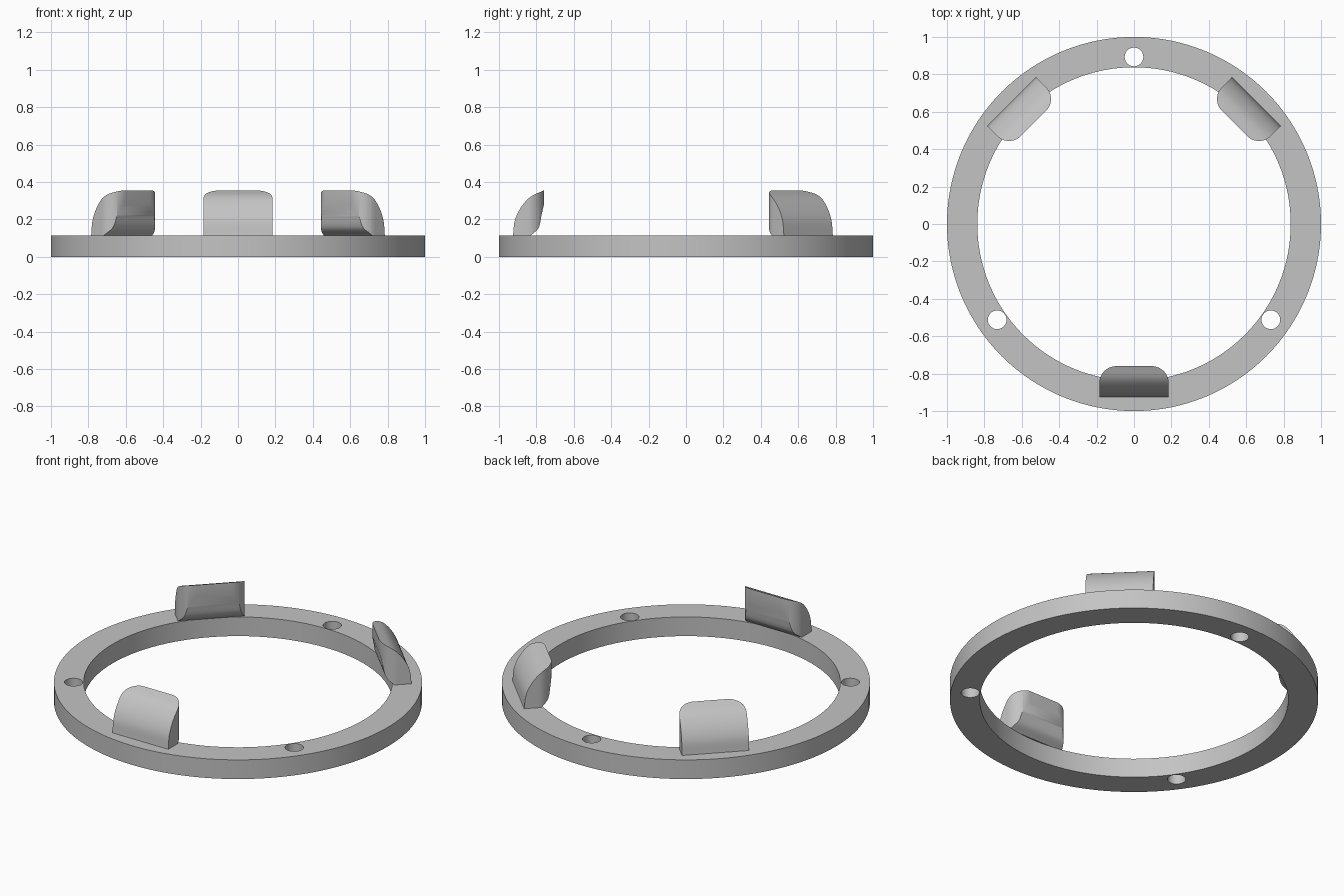
import bpy
import bmesh
import math
from mathutils import Matrix, Vector

cube = bpy.data.objects.get("Cube")
if cube:
    bpy.data.objects.remove(cube, do_unlink=True)

RING_TOP = 0.115
grey = bpy.data.materials.new("plain_grey")
grey.use_nodes = True
grey.diffuse_color = (0.55, 0.55, 0.55, 1)
grey.node_tree.nodes["Principled BSDF"].inputs["Base Color"].default_value = grey.diffuse_color


def prism(name, outline, sweep):
    """Solid made by sweeping a closed outline along a vector."""
    bm = bmesh.new()
    face = bm.faces.new([bm.verts.new(p) for p in outline])
    swept = bmesh.ops.extrude_face_region(bm, geom=[face], use_keep_orig=True)
    verts = [g for g in swept["geom"] if isinstance(g, bmesh.types.BMVert)]
    bmesh.ops.translate(bm, verts=verts, vec=sweep)
    bmesh.ops.recalc_face_normals(bm, faces=bm.faces)
    return to_object(name, bm)


def to_object(name, bm):
    mesh = bpy.data.meshes.new(name)
    bm.to_mesh(mesh)
    bm.free()
    mesh.materials.append(grey)
    ob = bpy.data.objects.new(name, mesh)
    bpy.context.collection.objects.link(ob)
    return ob


def select(ob):
    bpy.ops.object.select_all(action='DESELECT')
    ob.select_set(True)
    bpy.context.view_layer.objects.active = ob


def boolean(ob, cutter, operation):
    mod = ob.modifiers.new("cut", 'BOOLEAN')
    mod.object, mod.operation, mod.solver = cutter, operation, 'EXACT'
    select(ob)
    bpy.ops.object.modifier_apply(modifier=mod.name)
    bpy.data.objects.remove(cutter, do_unlink=True)


def smooth(ob):
    select(ob)
    bpy.ops.object.shade_smooth_by_angle(angle=math.radians(30))


def arc(cx, cy, r, start, end, steps):
    angles = [math.radians(start + (end - start) * i / steps) for i in range(steps + 1)]
    return [(cx + r * math.cos(a), cy + r * math.sin(a)) for a in angles]


def spline(points, steps=6):
    """Smooth curve through the given profile points."""
    pts = [Vector(p) for p in points]
    pts = [2 * pts[0] - pts[1]] + pts + [2 * pts[-1] - pts[-2]]
    out = []
    for a, b, c, d in zip(pts, pts[1:], pts[2:], pts[3:]):
        for i in range(steps):
            t = i / steps
            out.append(0.5 * (2 * b + (c - a) * t + (2 * a - 5 * b + 4 * c - d) * t**2
                              + (3 * b - a - 3 * c + d) * t**3))
    return out + [pts[-2]]


# Flat ring: rectangular section revolved about the z axis
bm = bmesh.new()
section = [(0.838, 0), (1, 0), (1, RING_TOP), (0.838, RING_TOP)]
loop = [bm.verts.new((x, 0, z)) for x, z in section]
edges = [bm.edges.new((loop[i], loop[(i + 1) % 4])) for i in range(4)]
bmesh.ops.spin(bm, geom=edges, cent=(0, 0, 0), axis=(0, 0, 1),
               angle=2 * math.pi, steps=128, use_merge=True)
bmesh.ops.remove_doubles(bm, verts=bm.verts, dist=1e-5)
bmesh.ops.recalc_face_normals(bm, faces=bm.faces)
ring = to_object("ring", bm)

# Three through holes
for angle in (90, 215, 325):
    a = math.radians(angle)
    circle = arc(0.893 * math.cos(a), 0.893 * math.sin(a), 0.05, 0, 360, 32)[:-1]
    hole = prism("hole_cutter", [(x, y, -0.1) for x, y in circle], (0, 0, 0.4))
    hole.hide_render = True
    boolean(ring, hole, 'DIFFERENCE')
smooth(ring)

# Hooked clip: side profile swept across, trimmed by a plan with rounded inner corners
outer = spline([(-0.925, RING_TOP), (-0.915, 0.195), (-0.882, 0.265), (-0.83, 0.322), (-0.76, 0.355)])
inner = spline([(-0.76, 0.278), (-0.772, 0.225), (-0.788, 0.155), (-0.83, RING_TOP)])
# Widen the tip past the plan trim so the trim alone forms the upright inner face
profile = list(outer) + [(-0.74, 0.36), (-0.74, 0.285)] + list(inner)
clip = prism("clip_front", [(-0.185, y, z) for y, z in profile], (0.37, 0, 0))
plan = [(-0.3, -1), (0.3, -1), (0.3, -0.85), (0.185, -0.85)]
plan += arc(0.095, -0.85, 0.09, 0, 90, 12)[1:]
plan += arc(-0.095, -0.85, 0.09, 90, 180, 12) + [(-0.3, -0.85)]
trim = prism("clip_trim", [(x, y, 0) for x, y in plan], (0, 0, 0.6))
trim.hide_render = True
boolean(clip, trim, 'INTERSECT')
smooth(clip)

# Two copies of the clip at the back
for name, turn in (("clip_back_left", 135), ("clip_back_right", 225)):
    copy = clip.copy()
    copy.data = clip.data.copy()
    copy.name = name
    copy.data.transform(Matrix.Rotation(math.radians(turn), 4, 'Z'))
    bpy.context.collection.objects.link(copy)
